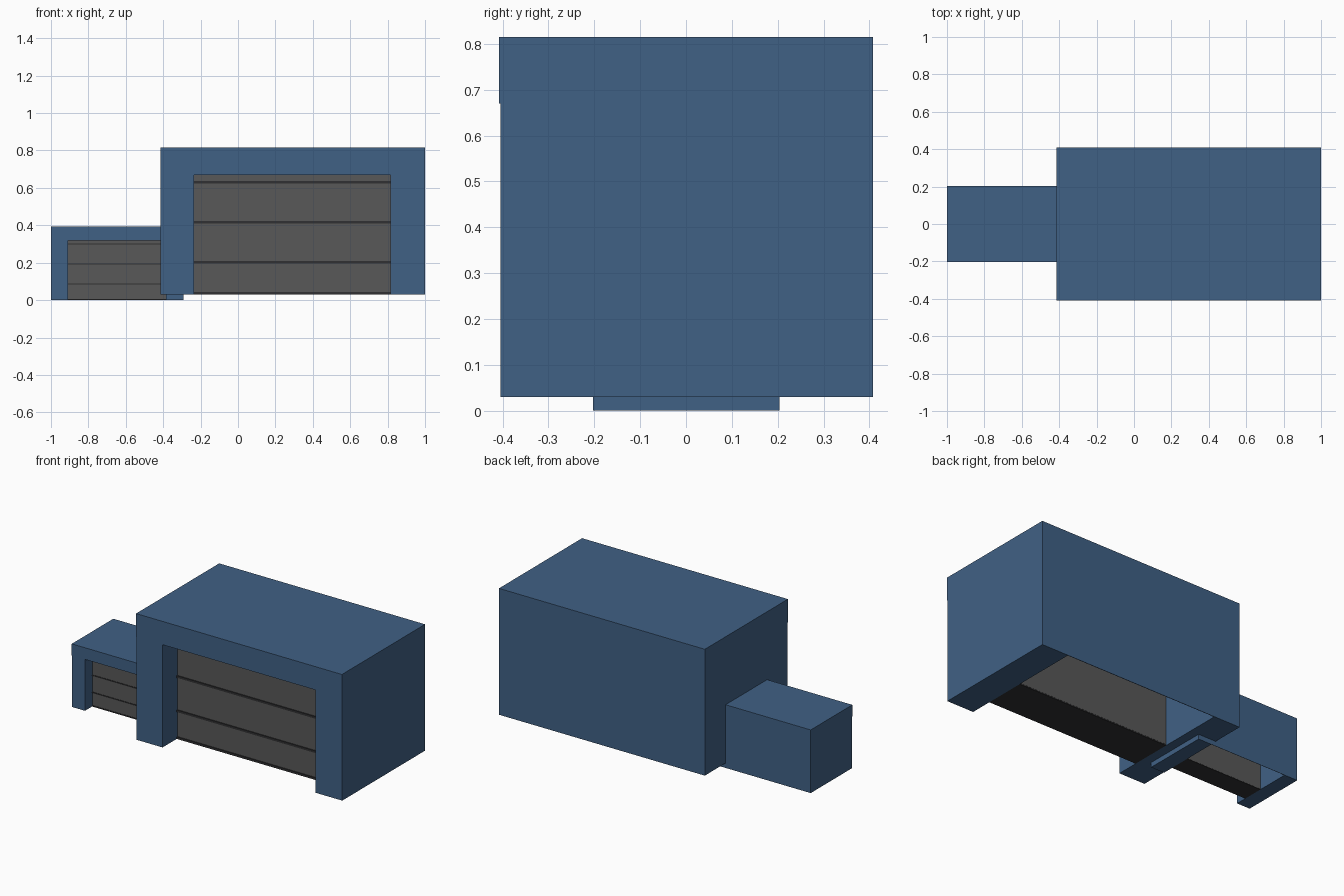
import bpy
import bmesh
from mathutils import Vector

old = bpy.data.objects.get("Cube")
if old:
    bpy.data.objects.remove(old, do_unlink=True)


def make_material(name, rgb):
    mat = bpy.data.materials.new(name)
    mat.use_nodes = True
    colour = (*rgb, 1.0)
    mat.diffuse_color = colour
    mat.node_tree.nodes["Principled BSDF"].inputs["Base Color"].default_value = colour
    return mat


BLUE = make_material("steel blue wall", (0.051, 0.119, 0.235))
GREY = make_material("grey door", (0.098, 0.098, 0.098))
DARK = make_material("dark seam", (0.030, 0.030, 0.032))

# Full-size garage, measured from its bottom left corner and centred in depth
WIDTH, HEIGHT = 1.415, 0.785
JAMB_L, JAMB_R, HEAD = 0.18, 1.23, 0.64
FRONT, BACK = -0.405, 0.408
LIP = 0.003
DOOR_FRONT, DOOR_BACK = -0.26, -0.005
SEAM = 0.013


def extrude_profile(name, points, y0, y1, mat, origin, scale):
    """Extrude an x-z outline from y0 to y1."""
    bm = bmesh.new()
    face = bm.faces.new([bm.verts.new((x, y0, z)) for x, z in points])
    out = bmesh.ops.extrude_face_region(bm, geom=[face])
    moved = [v for v in out["geom"] if isinstance(v, bmesh.types.BMVert)]
    bmesh.ops.translate(bm, verts=moved, vec=(0, y1 - y0, 0))
    bmesh.ops.recalc_face_normals(bm, faces=bm.faces)
    for v in bm.verts:
        v.co = v.co * scale + Vector(origin)
    mesh = bpy.data.meshes.new(name)
    bm.to_mesh(mesh)
    bm.free()
    mesh.materials.append(mat)
    obj = bpy.data.objects.new(name, mesh)
    bpy.context.collection.objects.link(obj)
    return obj


def rect(x0, x1, z0, z1):
    return [(x0, z0), (x1, z0), (x1, z1), (x0, z1)]


def build_garage(prefix, origin, scale):
    def part(name, points, y0, y1, mat):
        extrude_profile(prefix + "_" + name, points, y0, y1, mat, origin, scale)

    # Walls and roof as one arch-shaped shell, open underneath
    arch = [(0, 0), (JAMB_L, 0), (JAMB_L, HEAD), (JAMB_R, HEAD),
            (JAMB_R, 0), (WIDTH, 0), (WIDTH, HEIGHT), (0, HEIGHT)]
    part("shell", arch, FRONT, BACK, BLUE)
    part("back_wall", rect(JAMB_L, JAMB_R, 0, HEAD), BACK - LIP, BACK, BLUE)
    # Slightly raised lintel
    part("lintel", rect(0, WIDTH, HEAD, HEIGHT), FRONT - LIP, FRONT, BLUE)
    # Recessed sectional door with dark seams
    part("door", rect(JAMB_L, JAMB_R, SEAM / 2, HEAD), DOOR_FRONT, DOOR_BACK, GREY)
    for i, z in enumerate((0.0, 0.167, 0.380, 0.594)):
        part("door_seam_%d" % (i + 1), rect(JAMB_L, JAMB_R, z, z + SEAM),
             DOOR_FRONT - 0.006, DOOR_BACK - 0.001, DARK)


build_garage("large_garage", (-0.415, 0, 0.03), 1.0)
build_garage("small_garage", (-1.0, 0, 0), 0.5)
